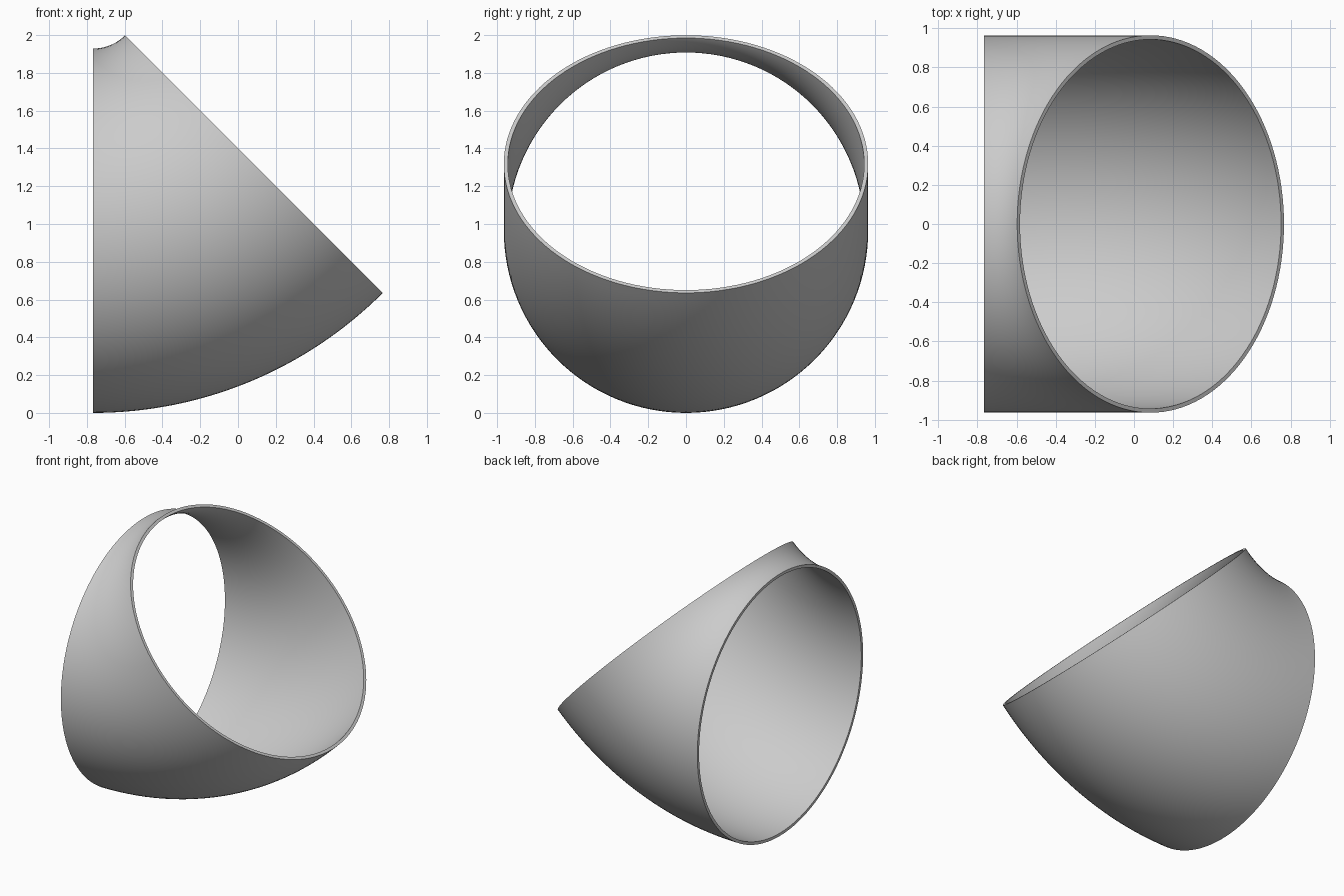
import bpy, bmesh
from math import sin, cos, pi, radians

cube = bpy.data.objects.get("Cube")
if cube:
    bpy.data.objects.remove(cube, do_unlink=True)

# Proportions of the bend
ANGLE = radians(45)
OUTER = 0.9645
WALL = 0.021
AXIS_Z = 2.169              # bend axis runs along y
BEND = AXIS_Z - OUTER       # centreline radius
START_X = -0.767
AROUND, ALONG = 128, 32


def pipe_point(radius, t, a):
    """Point on a pipe of given radius: t around the section, a along the bend."""
    d = BEND + radius * cos(t)
    return (START_X + d * sin(a), radius * sin(t), AXIS_Z - d * cos(a))


def pipe_surface(bm, radius):
    rings = [[bm.verts.new(pipe_point(radius, 2 * pi * j / AROUND, ANGLE * i / ALONG))
              for j in range(AROUND)] for i in range(ALONG + 1)]
    for a, b in zip(rings, rings[1:]):
        join(bm, a, b)
    return rings[0], rings[-1]


def join(bm, a, b):
    for j in range(AROUND):
        k = (j + 1) % AROUND
        bm.faces.new((a[j], a[k], b[k], b[j]))


# Outside, bore and the two flat end rims
bm = bmesh.new()
outer_ends = pipe_surface(bm, OUTER)
inner_ends = pipe_surface(bm, OUTER - WALL)
for outer, inner in zip(outer_ends, inner_ends):
    join(bm, outer, inner)
bmesh.ops.recalc_face_normals(bm, faces=bm.faces)
mesh = bpy.data.meshes.new("pipe_elbow")
bm.to_mesh(mesh)
bm.free()

elbow = bpy.data.objects.new("pipe_elbow", mesh)
bpy.context.collection.objects.link(elbow)

# Plain grey
grey = bpy.data.materials.new("light_grey")
grey.use_nodes = True
colour = (0.6, 0.6, 0.6, 1)
grey.diffuse_color = colour
grey.node_tree.nodes["Principled BSDF"].inputs["Base Color"].default_value = colour
mesh.materials.append(grey)

bpy.ops.object.select_all(action='DESELECT')
elbow.select_set(True)
bpy.context.view_layer.objects.active = elbow
bpy.ops.object.shade_smooth_by_angle(angle=radians(30))
